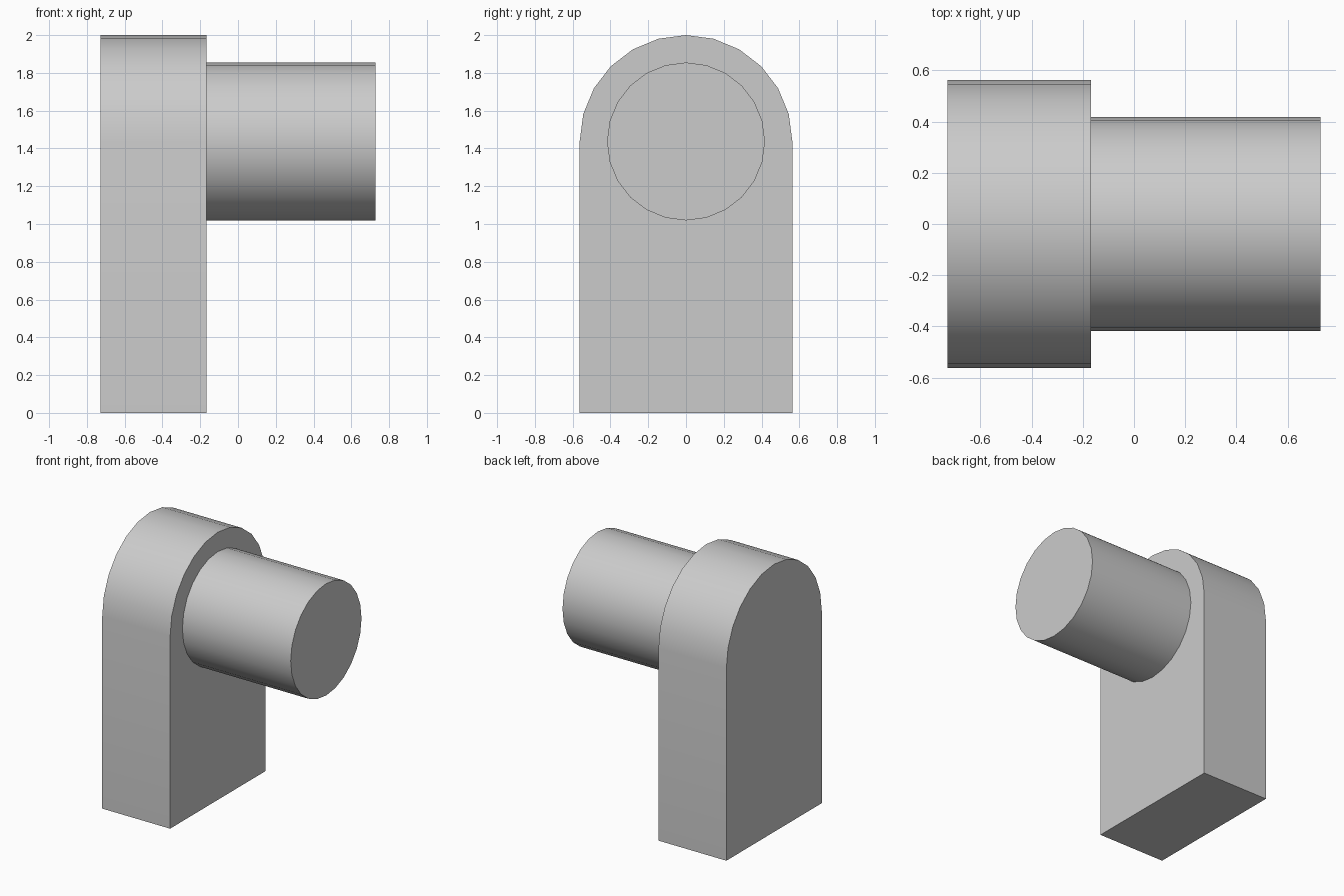
import bpy, bmesh
from math import cos, sin, pi

cube = bpy.data.objects.get("Cube")
if cube:
    bpy.data.objects.remove(cube, do_unlink=True)

LEFT, FACE, RIGHT = -0.728, -0.167, 0.728
AXIS_Z = 1.437
ARCH_R, PIN_R = 0.563, 0.418
SIDES = 24

grey = bpy.data.materials.new("plain grey")
grey.use_nodes = True
colour = (0.6, 0.6, 0.6, 1)
grey.diffuse_color = colour
grey.node_tree.nodes["Principled BSDF"].inputs["Base Color"].default_value = colour


def arc(radius, steps):
    """Points in the YZ plane, starting at +y and turning towards +z."""
    angles = [2 * pi * i / SIDES for i in range(steps)]
    return [(radius * cos(a), AXIS_Z + radius * sin(a)) for a in angles]


def extrude_profile(name, profile, x0, x1):
    """Sweep a closed YZ profile along x into a capped solid."""
    bm = bmesh.new()
    face = bm.faces.new([bm.verts.new((x0, y, z)) for y, z in profile])
    swept = bmesh.ops.extrude_face_region(bm, geom=[face], use_keep_orig=True)
    moved = [v for v in swept["geom"] if isinstance(v, bmesh.types.BMVert)]
    bmesh.ops.translate(bm, verts=moved, vec=(x1 - x0, 0, 0))
    bmesh.ops.recalc_face_normals(bm, faces=bm.faces)
    mesh = bpy.data.meshes.new(name)
    bm.to_mesh(mesh)
    bm.free()
    mesh.materials.append(grey)
    obj = bpy.data.objects.new(name, mesh)
    bpy.context.collection.objects.link(obj)
    bpy.ops.object.select_all(action="DESELECT")
    obj.select_set(True)
    bpy.context.view_layer.objects.active = obj
    bpy.ops.object.shade_smooth_by_angle(angle=pi / 6)
    return obj


# Upright block with a half-round top
arch = arc(ARCH_R, SIDES // 2 + 1) + [(-ARCH_R, 0), (ARCH_R, 0)]
extrude_profile("upright_block", arch, LEFT, FACE)

# Round pin standing out from the block, concentric with its top
extrude_profile("round_pin", arc(PIN_R, SIDES), FACE, RIGHT)
